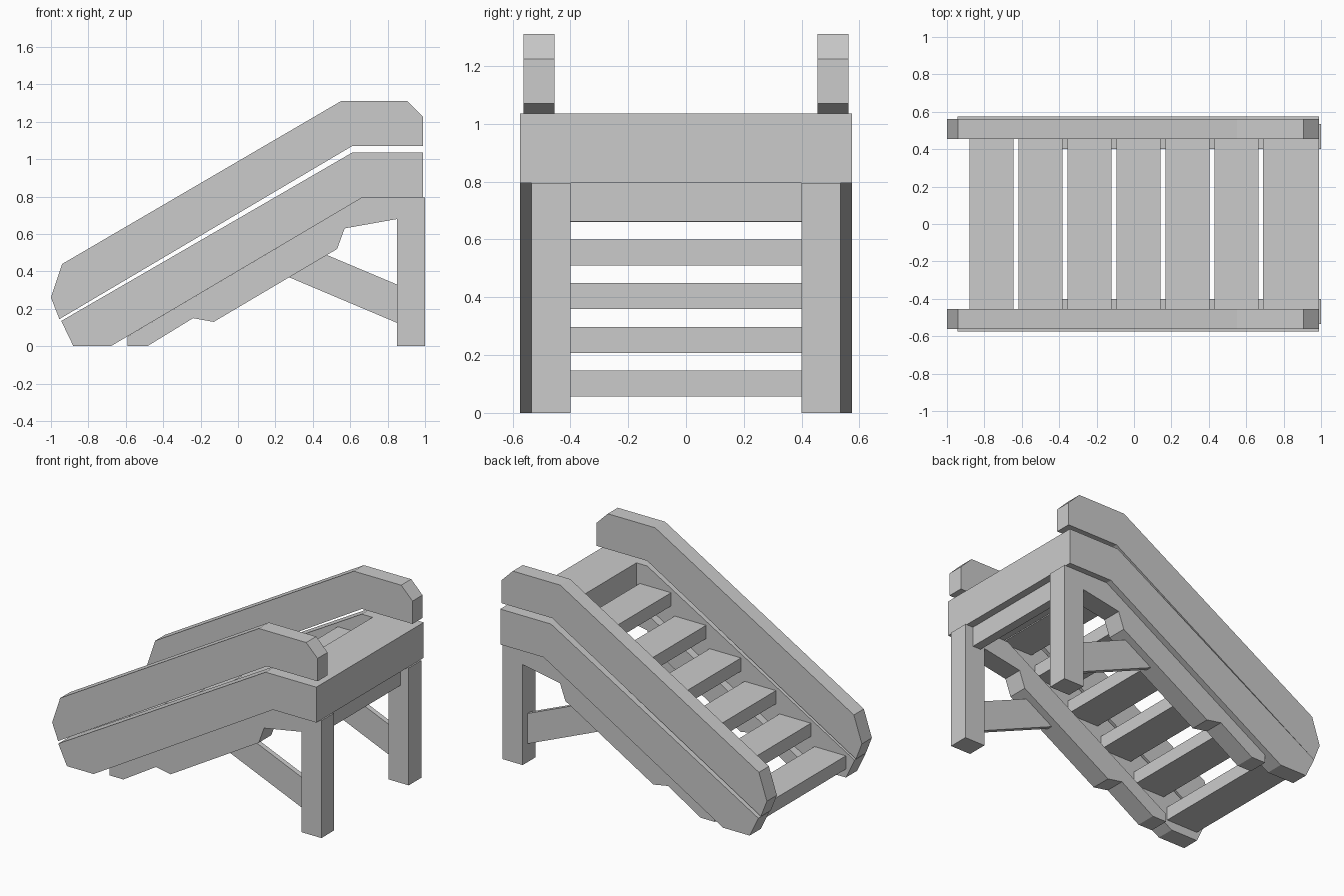
import bpy
import bmesh

if "Cube" in bpy.data.objects:
    bpy.data.objects.remove(bpy.data.objects["Cube"])

grey = bpy.data.materials.new("plain grey")
grey.diffuse_color = (0.6, 0.6, 0.6, 1)
grey.use_nodes = True
grey.node_tree.nodes["Principled BSDF"].inputs["Base Color"].default_value = grey.diffuse_color


def prism(name, outline, y0, y1):
    """Extrude an (x, z) outline from y0 to y1."""
    bm = bmesh.new()
    face = bm.faces.new([bm.verts.new((x, y0, z)) for x, z in outline])
    ext = bmesh.ops.extrude_face_region(bm, geom=[face])
    moved = [v for v in ext["geom"] if isinstance(v, bmesh.types.BMVert)]
    bmesh.ops.translate(bm, verts=moved, vec=(0, y1 - y0, 0))
    bmesh.ops.recalc_face_normals(bm, faces=bm.faces)
    mesh = bpy.data.meshes.new(name)
    bm.to_mesh(mesh)
    bm.free()
    mesh.materials.append(grey)
    obj = bpy.data.objects.new(name, mesh)
    bpy.context.collection.objects.link(obj)
    return obj


def box(name, x0, x1, z0, z1, y0, y1):
    return prism(name, [(x0, z0), (x1, z0), (x1, z1), (x0, z1)], y0, y1)


def pair(name, outline, inner, outer):
    """Matching parts on both sides of the stairs."""
    prism("left_" + name, outline, inner, outer)
    prism("right_" + name, outline, -outer, -inner)


# Upper rails with chamfered ends
pair("upper_rail", [(-1, 0.26), (-0.94, 0.44), (0.55, 1.31), (0.905, 1.31),
                    (0.99, 1.225), (0.99, 1.07), (0.61, 1.07), (-0.955, 0.145)],
     0.455, 0.562)

# Lower side rails, bent level at the platform
pair("lower_rail", [(-0.945, 0.135), (0.61, 1.035), (0.99, 1.035),
                    (0.99, 0.795), (0.665, 0.795), (-0.68, 0.0), (-0.88, 0.0)],
     0.455, 0.575)

# Supports beneath the rails, with notched lower edge
pair("support", [(-0.59, 0.053), (-0.59, 0.0), (-0.485, 0.0), (-0.24, 0.15),
                 (-0.13, 0.13), (0.53, 0.52), (0.57, 0.63), (0.85, 0.68),
                 (0.85, 0.795), (0.665, 0.795)], 0.40, 0.535)

# Legs and their diagonal braces
pair("leg", [(0.85, 0), (1, 0), (1, 0.795), (0.85, 0.795)], 0.40, 0.535)
pair("brace", [(0.27, 0.37), (0.85, 0.125), (0.85, 0.33), (0.47, 0.49)],
     0.45, 0.485)

# Steps
for i in range(6):
    x, z = -0.88 + 0.262 * i, 0.057 + 0.151 * i
    box(f"step_{i + 1}", x, x + 0.235, z, z + 0.09, -0.455, 0.455)

# Top platform and the cross board between the legs
box("platform", 0.69, 0.99, 0.795, 1.035, -0.455, 0.455)
box("cross_board", 0.88, 0.94, 0.662, 0.795, -0.40, 0.40)
